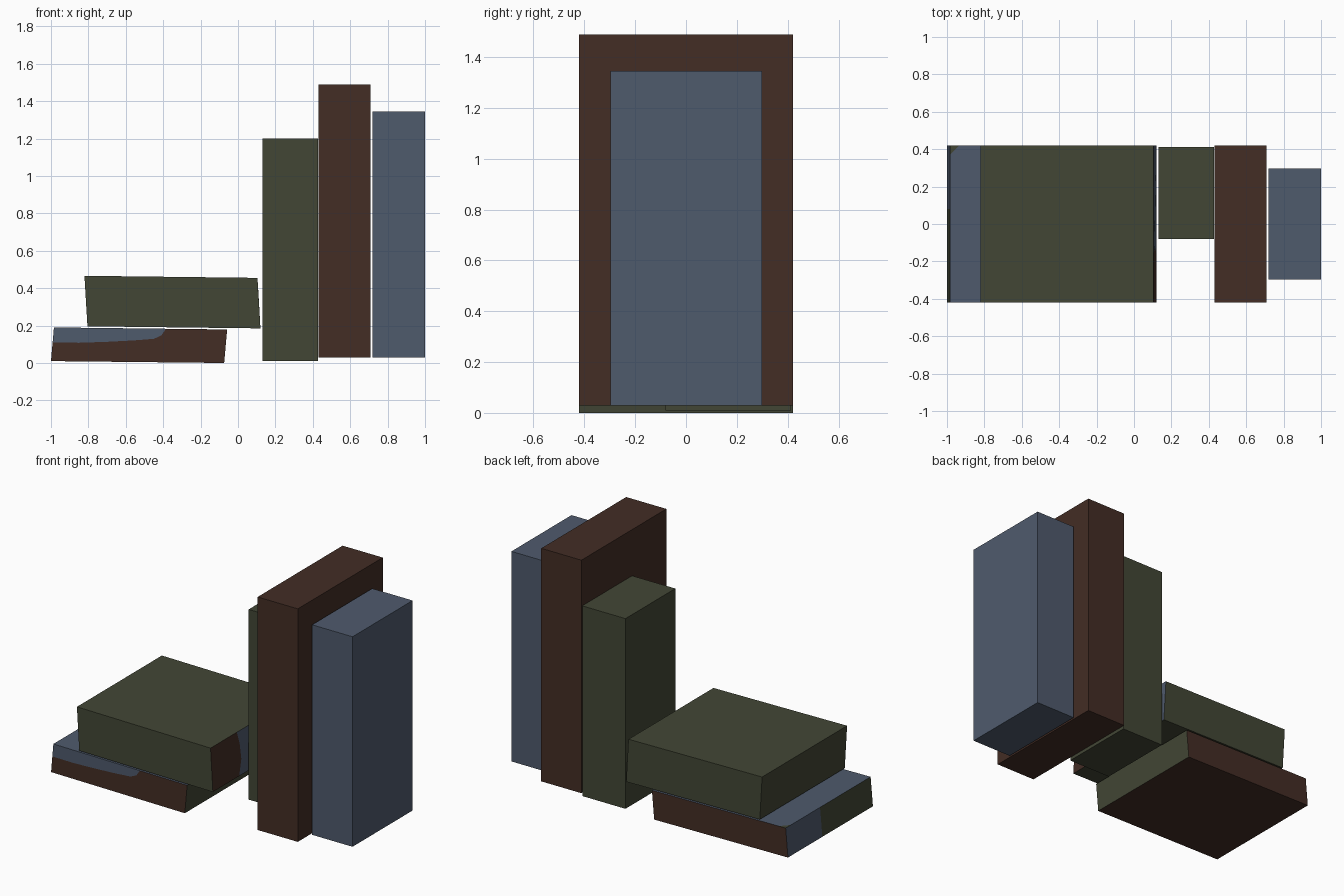
import bpy, bmesh
from mathutils import Vector
from mathutils.geometry import intersect_point_line

if "Cube" in bpy.data.objects:
    bpy.data.objects.remove(bpy.data.objects["Cube"])

GREEN, BROWN, BLUE = 0, 1, 2
MATS = []
for name, col in (("olive green", (0.055, 0.062, 0.036)),
                  ("dark brown", (0.056, 0.026, 0.018)),
                  ("slate blue", (0.078, 0.103, 0.152))):
    m = bpy.data.materials.new(name)
    m.diffuse_color = (*col, 1)
    m.use_nodes = True
    m.node_tree.nodes["Principled BSDF"].inputs["Base Color"].default_value = m.diffuse_color
    MATS.append(m)


def book_mesh(profile, y0, y1, colour):
    """Extrude a counter-clockwise x/z outline from y0 to y1."""
    bm = bmesh.new()
    front = bm.faces.new([bm.verts.new((x, y0, z)) for x, z in profile])
    ext = bmesh.ops.extrude_face_region(bm, geom=[front], use_keep_orig=True)
    for v in ext["geom"]:
        if isinstance(v, bmesh.types.BMVert):
            v.co.y = y1
    bmesh.ops.recalc_face_normals(bm, faces=bm.faces)
    for f in bm.faces:
        f.material_index = colour
    return bm


def side(bm, direction):
    d = Vector(direction)
    bm.normal_update()
    return max(bm.faces, key=lambda f: f.normal.dot(d) if f.calc_area() > 0.01 else -9)


def patch(bm, face, path, seed, colour):
    """Cut a face along a path and paint the piece nearest the seed point."""
    pts = [Vector(p) for p in path]
    ends = []
    for p in (pts[0], pts[-1]):
        def near(e):
            q, t = intersect_point_line(p, e.verts[0].co, e.verts[1].co)
            return (q - p).length + max(0, -t, t - 1)
        e = min(face.edges, key=near)
        t = intersect_point_line(p, e.verts[0].co, e.verts[1].co)[1]
        ends.append(bmesh.utils.edge_split(e, e.verts[0], t)[1])
    new = bmesh.utils.face_split(face, ends[0], ends[1], coords=pts[1:-1])[0]
    s = Vector(seed)
    hit = min((face, new), key=lambda f: (f.calc_center_median_weighted() - s).length)
    hit.material_index = colour


def finish(bm, name):
    bmesh.ops.recalc_face_normals(bm, faces=bm.faces)
    me = bpy.data.meshes.new(name)
    bm.to_mesh(me)
    bm.free()
    for m in MATS:
        me.materials.append(m)
    bpy.context.collection.objects.link(bpy.data.objects.new(name, me))


# Three upright books
for name, x0, x1, y0, y1, z0, z1, col in (
        ("short_upright_book", 0.13, 0.429, -0.08, 0.413, 0.01, 1.20, GREEN),
        ("tall_upright_book", 0.43, 0.708, -0.42, 0.42, 0.03, 1.488, BROWN),
        ("narrow_upright_book", 0.72, 1.0, -0.296, 0.298, 0.03, 1.344, BLUE)):
    finish(book_mesh([(x0, z0), (x1, z0), (x1, z1), (x0, z1)], y0, y1, col), name)

# Lower lying book: brown covers, blue top and green ends
bm = book_mesh([(-1.0, 0.01), (-0.074, 0.0), (-0.058, 0.179), (-0.984, 0.19)],
               -0.42, 0.42, BROWN)
side(bm, (0, 0, 1)).material_index = BLUE
side(bm, (1, 0, 0)).material_index = GREEN
left = side(bm, (-1, 0, 0))
left.material_index = GREEN
patch(bm, left, [(-0.984, 0.08, 0.19), (-1.0, 0.08, 0.01)], (-0.99, 0.42, 0.1), BLUE)
patch(bm, side(bm, (0, 0, 1)), [(-0.984, 0.37, 0.19), (-0.935, 0.42, 0.189)],
      (-0.984, 0.42, 0.19), GREEN)
front = side(bm, (0, -1, 0))
curve = [(-0.991, 0.11), (-0.85, 0.108), (-0.7, 0.113), (-0.55, 0.121),
         (-0.45, 0.129), (-0.41, 0.147), (-0.385, 0.183)]
patch(bm, front, [(x, -0.42, z) for x, z in curve], (-0.8, -0.42, 0.16), BLUE)
finish(bm, "lower_lying_book")

# Upper lying book: green with a brown and blue end
bm = book_mesh([(-0.805, 0.196), (0.12, 0.185), (0.104, 0.455), (-0.821, 0.466)],
               -0.42, 0.42, GREEN)
end = side(bm, (1, 0, 0))
end.material_index = BLUE
patch(bm, end, [(0.104, -0.16, 0.455), (0.109, -0.14, 0.38), (0.114, -0.13, 0.28),
                (0.12, -0.16, 0.185)], (0.11, -0.35, 0.3), BROWN)
finish(bm, "upper_lying_book")
